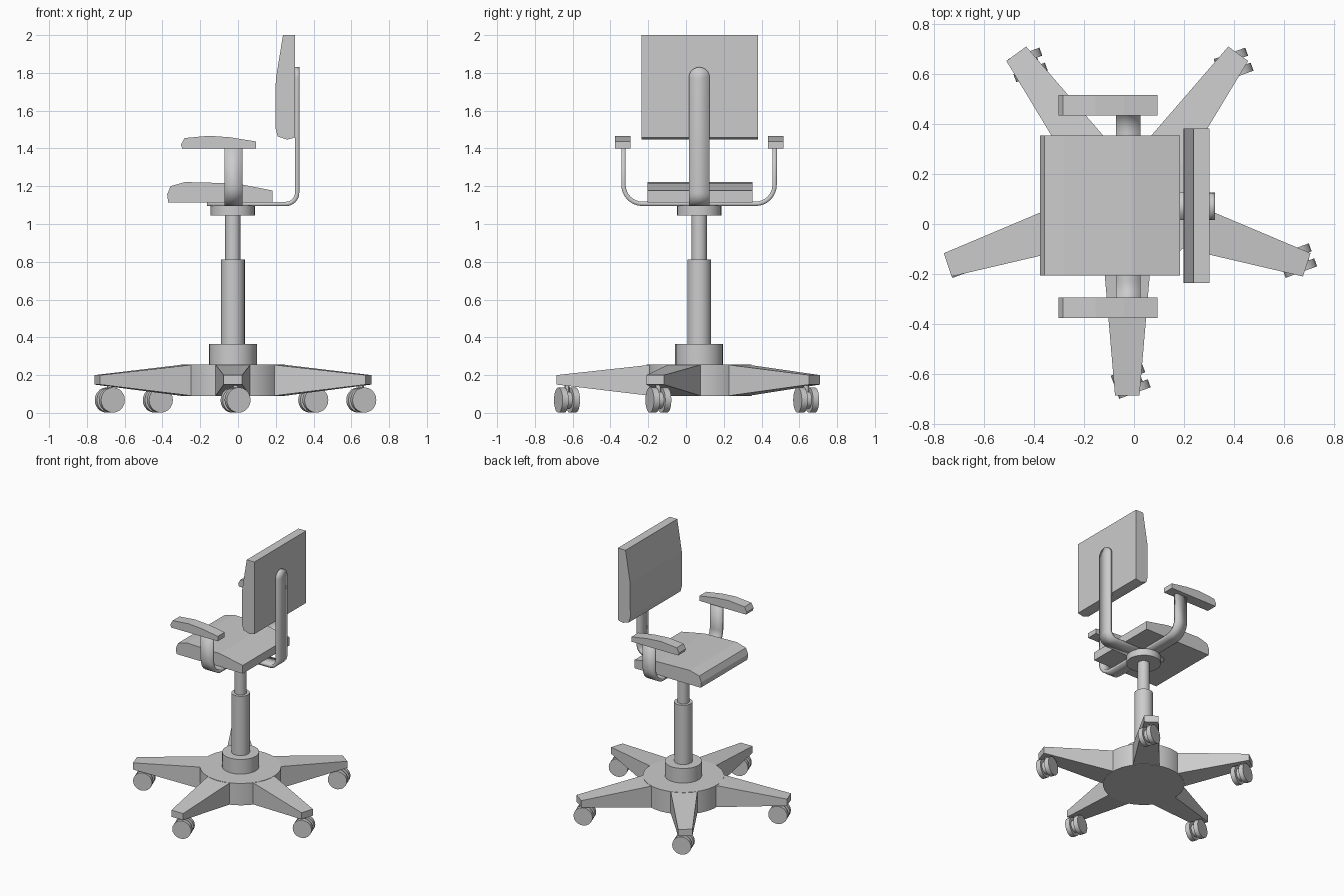
import bpy, bmesh
from math import sin, cos, pi, radians
from mathutils import Matrix, Vector

if "Cube" in bpy.data.objects:
    bpy.data.objects.remove(bpy.data.objects["Cube"])

CX, CY = -0.027, 0.07  # axis of the column


def finish(name, bm, smooth=False):
    bmesh.ops.recalc_face_normals(bm, faces=bm.faces)
    me = bpy.data.meshes.new(name)
    bm.to_mesh(me)
    bm.free()
    ob = bpy.data.objects.new(name, me)
    bpy.context.collection.objects.link(ob)
    if smooth:
        bpy.ops.object.select_all(action='DESELECT')
        bpy.context.view_layer.objects.active = ob
        ob.select_set(True)
        bpy.ops.object.shade_smooth_by_angle(angle=radians(30))
    return ob


def add_cyl(bm, r, depth, matrix, segs=24):
    bmesh.ops.create_cone(bm, cap_ends=True, segments=segs, radius1=r, radius2=r,
                          depth=depth, matrix=matrix)


def column(name, r, z0, z1, segs=24):
    bm = bmesh.new()
    add_cyl(bm, r, z1 - z0, Matrix.Translation((CX, CY, (z0 + z1) / 2)), segs)
    return finish(name, bm, True)


def side_prism(name, pts, y0, y1):
    """Side profile of (x, z) points extruded along y."""
    bm = bmesh.new()
    f = bm.faces.new([bm.verts.new((x, y0, z)) for x, z in pts])
    ext = bmesh.ops.extrude_face_region(bm, geom=[f])
    bmesh.ops.translate(bm, vec=(0, y1 - y0, 0),
                        verts=[v for v in ext['geom'] if isinstance(v, bmesh.types.BMVert)])
    return finish(name, bm)


def strip(name, path, to_world, thickness):
    """Flat metal band: path of (u, z, half width), thickened with solidify."""
    bm = bmesh.new()
    rows = [[bm.verts.new(to_world(u, z, s * w)) for s in (-1, 1)] for u, z, w in path]
    for a, b in zip(rows, rows[1:]):
        bm.faces.new((a[0], a[1], b[1], b[0]))
    ob = finish(name, bm, True)
    mod = ob.modifiers.new("thickness", 'SOLIDIFY')
    mod.thickness, mod.offset, mod.use_even_offset = thickness, 0, True
    return ob


def bend(cu, cz, r, a0, a1, w, n=8):
    angles = [radians(a0 + (a1 - a0) * i / n) for i in range(n + 1)]
    return [(cu + r * cos(a), cz + r * sin(a), w) for a in angles]


# Base hub, collar, gas lift and seat plate
column("base_hub", 0.278, 0.09, 0.255, 30)
column("base_collar", 0.127, 0.25, 0.365)
column("lift_sleeve", 0.063, 0.36, 0.812)
column("lift_rod", 0.041, 0.80, 1.05)
column("seat_plate", 0.118, 1.045, 1.098)

# Five tapered legs with twin-wheel casters
for i in range(5):
    ang = radians(-90 + 72 * i)
    turn = Matrix.Translation((CX, CY, 0)) @ Matrix.Rotation(ang, 4, 'Z')
    bm = bmesh.new()
    ends = []
    for r, w, z0, z1 in ((0.262, 0.091, 0.091, 0.254), (0.755, 0.049, 0.15, 0.2)):
        ends.append([bm.verts.new(turn @ Vector((r, y, z)))
                     for y, z in ((-w, z0), (w, z0), (w, z1), (-w, z1))])
    for k in range(4):
        j = (k + 1) % 4
        bm.faces.new((ends[0][k], ends[0][j], ends[1][j], ends[1][k]))
    for e in ends:
        bm.faces.new(e)
    finish(f"base_leg_{i}", bm)

    # all casters trail in the same direction
    pos = Vector((CX + 0.7 * cos(ang) + 0.014, CY + 0.7 * sin(ang), 0.068))
    frame = Matrix.Translation(pos) @ Matrix.Rotation(radians(20), 4, 'Z') \
        @ Matrix.Rotation(pi / 2, 4, 'X')
    bm = bmesh.new()
    for s in (-1, 1):
        add_cyl(bm, 0.067, 0.034, frame @ Matrix.Translation((0, 0, s * 0.032)), 20)
    add_cyl(bm, 0.045, 0.034, frame, 16)
    add_cyl(bm, 0.014, 0.12, Matrix.Translation(pos + Vector((0, 0, 0.05))), 12)
    finish(f"caster_{i}", bm, True)

# Seat and backrest cushions
side_prism("seat", [(-0.37, 1.115), (-0.375, 1.157), (-0.357, 1.2), (-0.28, 1.222),
                    (-0.01, 1.215), (0.183, 1.177), (0.183, 1.115)], -0.205, 0.353)
side_prism("backrest", [(0.238, 2.0), (0.302, 2.0), (0.302, 1.457), (0.26, 1.447),
                        (0.21, 1.463), (0.198, 1.51), (0.2, 1.765)], -0.236, 0.381)

# Back support: runs under the seat, bends upward, ends in a rounded tip
W = 0.055
path = [(-0.165, 1.106, W)] + bend(0.253, 1.166, 0.06, -90, 0, W)
path += [(0.313, 1.775 + W * sin(a), max(W * cos(a), 0.002))
         for a in (pi / 2 * k / 8 for k in range(9))]
strip("back_support", path, lambda u, z, w: (u, CY + w, z), 0.023)

# Arm support: one U-shaped band across the chair
T = 0.4  # half span of the centreline
path = [(-T, 1.405, 0.048)] + bend(-T + 0.1, 1.207, 0.1, 180, 270, 0.048)
path += bend(T - 0.1, 1.207, 0.1, 270, 360, 0.048) + [(T, 1.405, 0.048)]
strip("arm_support", path, lambda u, z, w: (CX + 0.004 + w, CY - 0.001 + u, z), 0.023)

# Arm pads
for side, y in (("right", -0.334), ("left", 0.474)):
    side_prism(f"arm_pad_{side}", [(-0.295, 1.4), (-0.302, 1.42), (-0.283, 1.455),
               (-0.153, 1.467), (-0.042, 1.459), (0.094, 1.437), (0.094, 1.4)],
               y - 0.041, y + 0.041)
